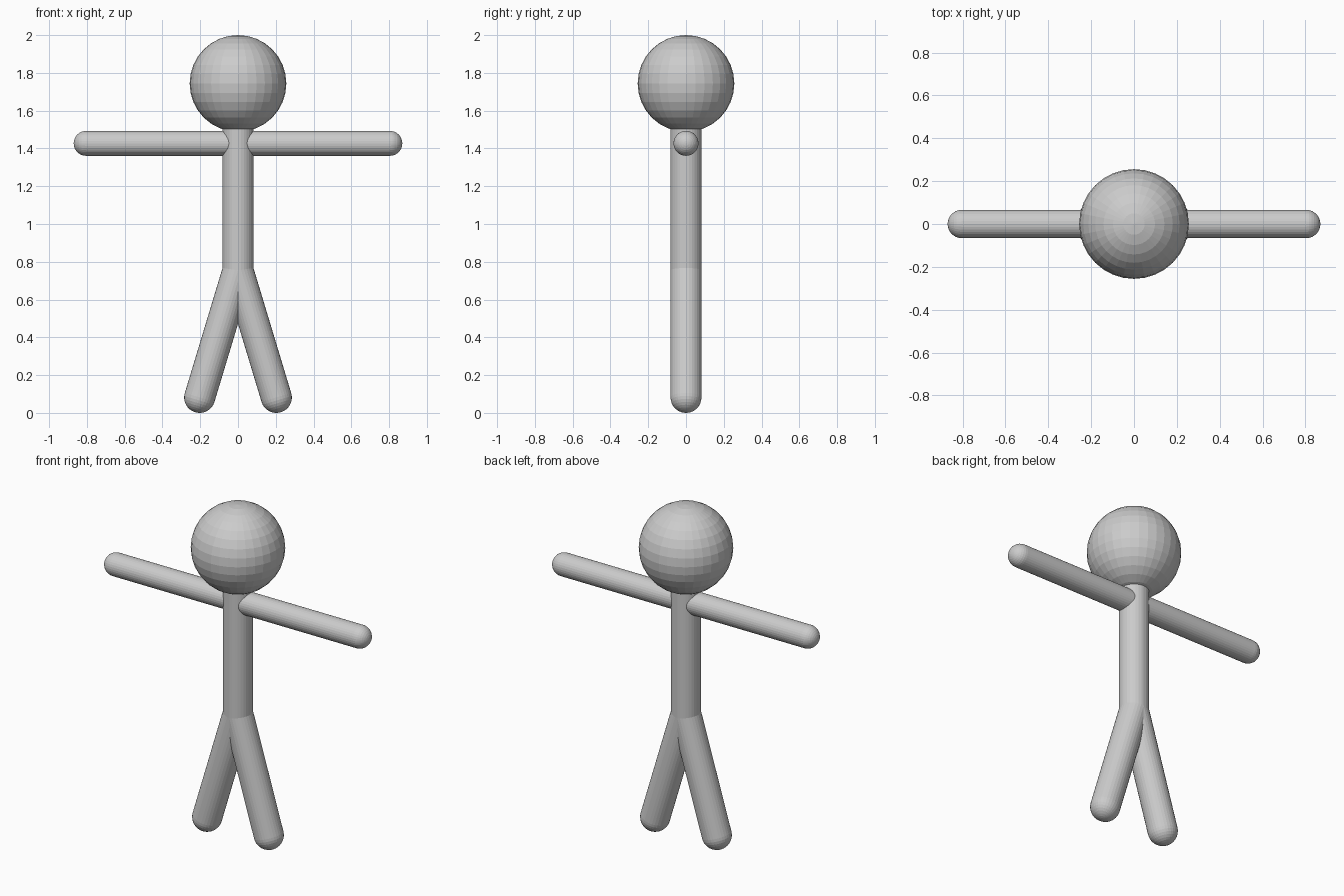
import bpy, bmesh, math
from mathutils import Vector, Matrix

if "Cube" in bpy.data.objects:
    bpy.data.objects.remove(bpy.data.objects["Cube"])

grey = bpy.data.materials.new("light grey")
grey.diffuse_color = (0.6, 0.6, 0.6, 1)
grey.use_nodes = True
grey.node_tree.nodes["Principled BSDF"].inputs["Base Color"].default_value = grey.diffuse_color

SEGMENTS = 32
CAP_STEPS = 8


def finish(bm, name):
    bmesh.ops.recalc_face_normals(bm, faces=bm.faces)
    mesh = bpy.data.meshes.new(name)
    bm.to_mesh(mesh)
    bm.free()
    mesh.materials.append(grey)
    obj = bpy.data.objects.new(name, mesh)
    bpy.context.collection.objects.link(obj)
    return obj


def rod(name, start, end, radius, round_start=False, round_end=False):
    """Lathed rod; rounded ends extend past the given points."""
    start, end = Vector(start), Vector(end)
    length = (end - start).length
    angles = [math.pi / 2 * i / CAP_STEPS for i in range(CAP_STEPS + 1)]
    if round_start:
        profile = [(radius * math.sin(a), -radius * math.cos(a)) for a in angles]
    else:
        profile = [(0, 0), (radius, 0)]
    if round_end:
        profile += [(radius * math.cos(a), length + radius * math.sin(a)) for a in angles]
    else:
        profile += [(radius, length), (0, length)]
    bm = bmesh.new()
    verts = [bm.verts.new((r, 0, z)) for r, z in profile]
    edges = [bm.edges.new(pair) for pair in zip(verts, verts[1:])]
    bmesh.ops.spin(bm, geom=verts + edges, cent=(0, 0, 0), axis=(0, 0, 1),
                   angle=math.tau, steps=SEGMENTS, use_merge=False)
    bmesh.ops.remove_doubles(bm, verts=bm.verts, dist=0.0005)
    turn = Vector((0, 0, 1)).rotation_difference(end - start).to_matrix().to_4x4()
    bm.transform(Matrix.Translation(start) @ turn)
    return finish(bm, name)


# Head
bm = bmesh.new()
bmesh.ops.create_uvsphere(bm, u_segments=32, v_segments=16, radius=0.256,
                          matrix=Matrix.Translation((0, 0, 1.744)))
finish(bm, "head")

# Torso, running up into the head
rod("torso", (0, 0, 0.755), (0, 0, 1.56), 0.082)

# Both arms as one straight rounded bar
rod("arms", (-0.804, 0, 1.427), (0.804, 0, 1.427), 0.066, True, True)

# Splayed legs with rounded feet
for side, label in ((-1, "left"), (1, "right")):
    rod(label + "_leg", (0, 0, 0.755), (side * 0.203, 0, 0.082), 0.082, False, True)
